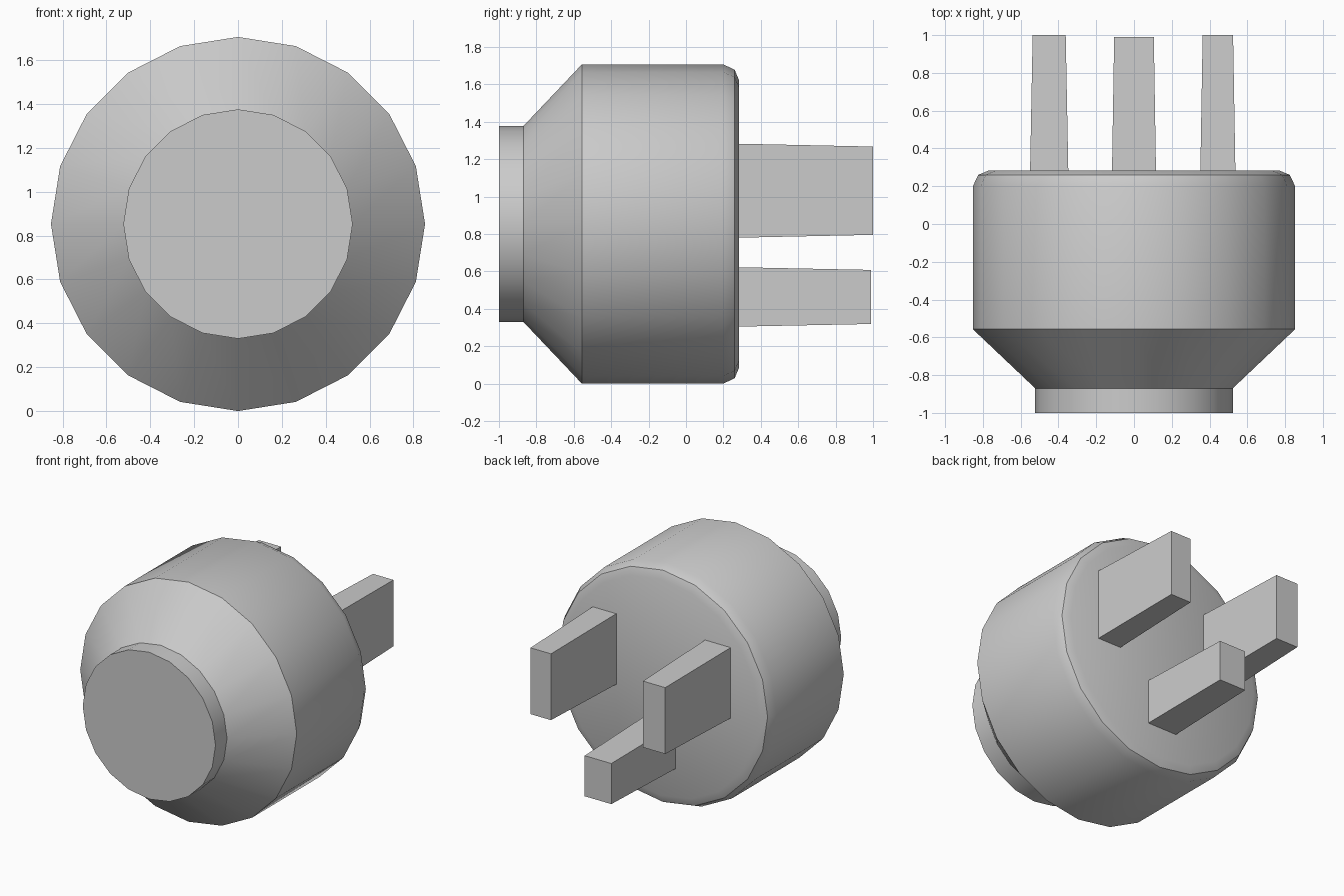
import bpy, bmesh
from math import sin, cos, tau, radians

if "Cube" in bpy.data.objects:
    bpy.data.objects.remove(bpy.data.objects["Cube"])

SIDES = 20
CENTRE_Z = 0.853


def make_object(name, bm):
    bmesh.ops.recalc_face_normals(bm, faces=bm.faces)
    mesh = bpy.data.meshes.new(name)
    bm.to_mesh(mesh)
    bm.free()
    obj = bpy.data.objects.new(name, mesh)
    bpy.context.collection.objects.link(obj)
    return obj


def loft(name, rings):
    """Join successive vertex rings with quads and cap both ends."""
    bm = bmesh.new()
    rings = [[bm.verts.new(p) for p in ring] for ring in rings]
    for a, b in zip(rings, rings[1:]):
        for i in range(len(a)):
            j = (i + 1) % len(a)
            bm.faces.new((a[i], a[j], b[j], b[i]))
    bm.faces.new(rings[0])
    bm.faces.new(rings[-1])
    return make_object(name, bm)


def circle(y, r):
    return [(r * cos(tau * i / SIDES), y, CENTRE_Z + r * sin(tau * i / SIDES))
            for i in range(SIDES)]


def rectangle(x, y, z, w, h):
    return [(x + sx * w / 2, y, z + sz * h / 2)
            for sx, sz in ((-1, -1), (1, -1), (1, 1), (-1, 1))]


def prong(name, x, z, base, tip, tip_y):
    loft(name, [rectangle(x, 0.24, z, *base), rectangle(x, tip_y, z, *tip)])


# Plug body: cable collar, cone, barrel and rounded rim (y, radius)
profile = [(-1.0, 0.523), (-0.87, 0.523), (-0.557, 0.853),
           (0.2, 0.853), (0.26, 0.825), (0.283, 0.77)]
body = loft("plug_body", [circle(y, r) for y, r in profile])
bpy.context.view_layer.objects.active = body
body.select_set(True)
bpy.ops.object.shade_smooth_by_angle(angle=radians(40))

# Two tall blades and the lower earth prong, slightly tapered
prong("left_blade", -0.449, 1.031, (0.204, 0.504), (0.175, 0.472), 1.0)
prong("right_blade", 0.444, 1.031, (0.187, 0.504), (0.161, 0.472), 1.0)
prong("earth_prong", 0.0, 0.463, (0.234, 0.319), (0.21, 0.289), 0.99)
